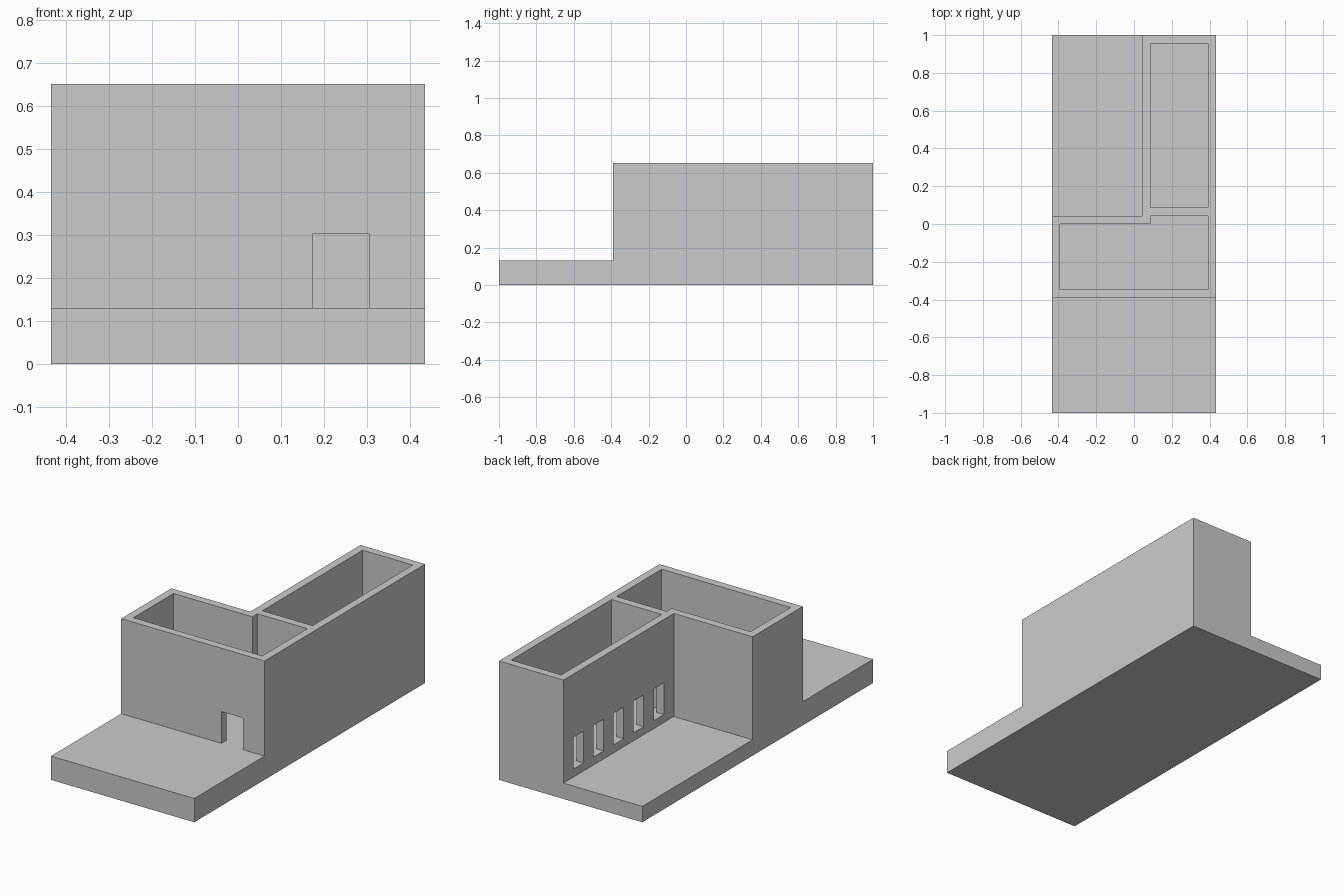
import bpy, bmesh, math

if "Cube" in bpy.data.objects:
    bpy.data.objects.remove(bpy.data.objects["Cube"])

U = 2 / 46  # the model sits on a regular grid: 20 x 46 x 15 units


def prism(name, outline, z0, z1):
    """Extrude a flat outline (grid units) from z0 to z1."""
    bm = bmesh.new()
    face = bm.faces.new([bm.verts.new((x * U, y * U, z0 * U)) for x, y in outline])
    top = bmesh.ops.extrude_face_region(bm, geom=[face])["geom"]
    verts = [v for v in top if isinstance(v, bmesh.types.BMVert)]
    bmesh.ops.translate(bm, verts=verts, vec=(0, 0, (z1 - z0) * U))
    bmesh.ops.recalc_face_normals(bm, faces=bm.faces)
    mesh = bpy.data.meshes.new(name)
    bm.to_mesh(mesh)
    bm.free()
    obj = bpy.data.objects.new(name, mesh)
    bpy.context.collection.objects.link(obj)
    return obj


def rect(x0, x1, y0, y1):
    return [(x0, y0), (x1, y0), (x1, y1), (x0, y1)]


def carve(target, name, outline, z0, z1):
    """Subtract a prism from the target and discard the cutter."""
    cutter = prism(name, outline, z0, z1)
    cutter.hide_render = True
    mod = target.modifiers.new(name, 'BOOLEAN')
    mod.operation = 'DIFFERENCE'
    mod.solver = 'EXACT'
    mod.object = cutter
    bpy.context.view_layer.objects.active = target
    bpy.ops.object.modifier_apply(modifier=mod.name)
    bpy.data.objects.remove(cutter)


FLOOR, YARD, LINTEL, OVER = 3, 2, 7, 16

# Solid block, carved into one continuous house with its ground slab
house = prism("house", rect(-10, 10, -23, 23), 0, 15)

# Front terrace and the lower courtyard behind the main block
carve(house, "terrace_space", rect(-11, 11, -24, -9), FLOOR, OVER)
carve(house, "courtyard_space", rect(-11, 1, 1, 24), YARD, OVER)

# Open-topped rooms: front hall with a shallow alcove, and the long rear wing
hall = [(-9, -8), (9, -8), (9, 1), (2, 1), (2, 0), (-9, 0)]
carve(house, "hall_space", hall, FLOOR, OVER)
carve(house, "wing_space", rect(2, 9, 2, 22), FLOOR, OVER)

# Front door, and the aligned inner door into the wing
for name, y in (("front_door", -9), ("inner_door", 1)):
    carve(house, name, rect(4, 7, y - 0.5, y + 1.5), FLOOR, LINTEL)

# Row of five windows facing the courtyard
for i in range(5):
    y = 3 + 4 * i
    carve(house, "window_%d" % (i + 1), rect(0.5, 2.5, y, y + 2), FLOOR, LINTEL)

# Merge coplanar pieces left by the cuts
bm = bmesh.new()
bm.from_mesh(house.data)
bmesh.ops.remove_doubles(bm, verts=bm.verts, dist=1e-5)
bmesh.ops.dissolve_limit(bm, angle_limit=math.radians(1), verts=bm.verts, edges=bm.edges)
bm.to_mesh(house.data)
bm.free()
